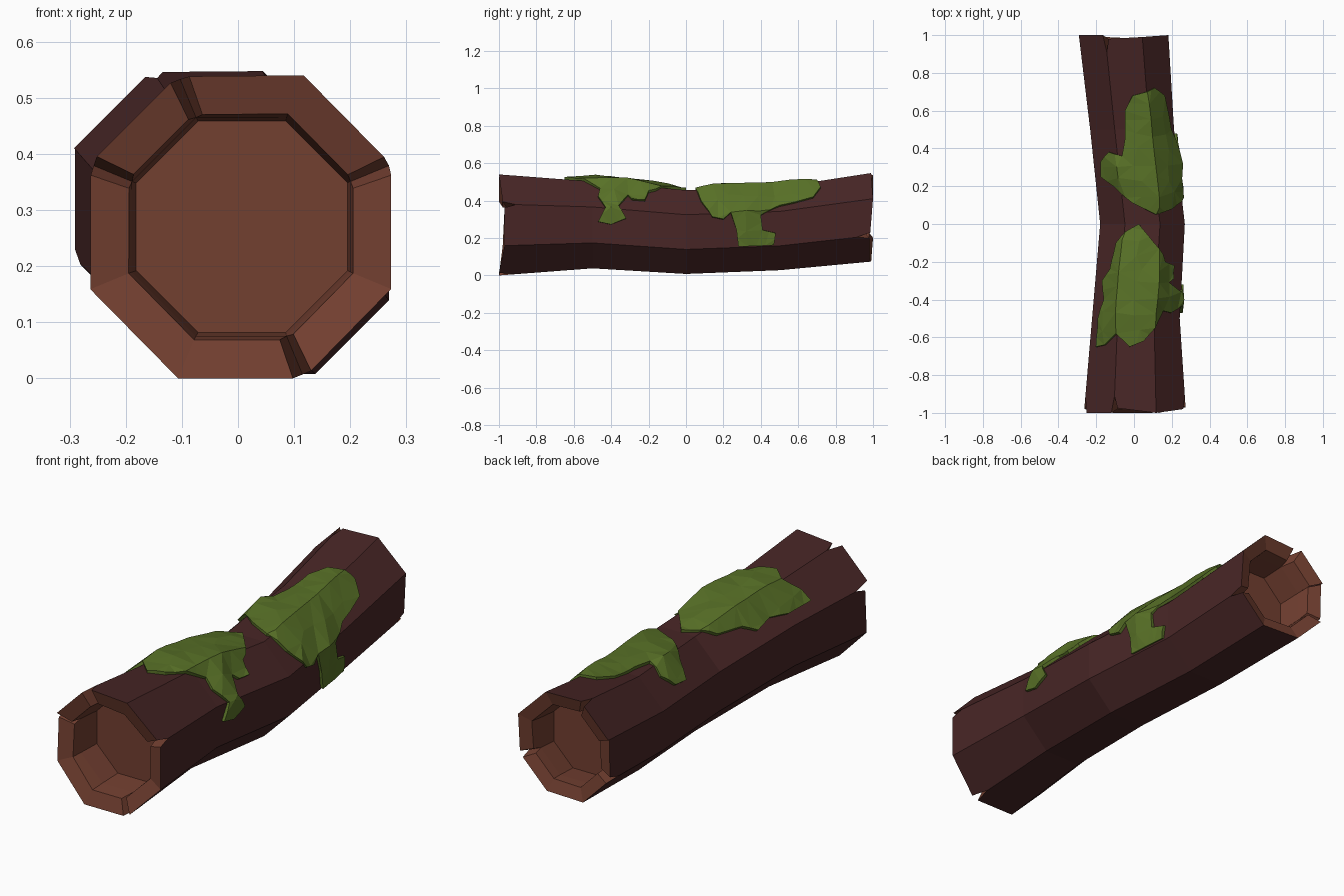
import bpy, bmesh, math, random
from mathutils import Vector
from mathutils.geometry import delaunay_2d_cdt

if "Cube" in bpy.data.objects:
    bpy.data.objects.remove(bpy.data.objects["Cube"])

random.seed(4)


def material(name, rgb):
    m = bpy.data.materials.new(name)
    m.diffuse_color = (*rgb, 1)
    m.use_nodes = True
    m.node_tree.nodes["Principled BSDF"].inputs["Base Color"].default_value = m.diffuse_color
    return m


BARK = material("dark bark", (0.064, 0.019, 0.019))
WOOD = material("bare wood", (0.170, 0.050, 0.030))
MOSS = material("moss green", (0.098, 0.165, 0.020))

# Log sections: y, centre x, centre z, half width of the octagon
SECTIONS = [(-1, .005, .27, .27), (-.5, .01, .27, .232), (0, .045, .232, .224),
            (.5, -.01, .25, .222), (1, -.055, .312, .237)]


def section(y):
    y = max(-1, min(1, y))
    for a, b in zip(SECTIONS, SECTIONS[1:]):
        if y <= b[0]:
            t = (y - a[0]) / (b[0] - a[0])
            return [p + (q - p) * t for p, q in zip(a, b)][1:]


def corner(y, j, scale=1.0, off=0.0):
    """Corner j of the octagon, counted clockwise from the top right."""
    cx, cz, h = section(y)
    r = (h * scale + off) / math.cos(math.pi / 8)
    a = (j + .5) * math.pi / 4
    return Vector((cx + r * math.sin(a), y, cz + r * math.cos(a)))


def surface(u, y, off):
    """Point on the bark; u counts panels from the top towards +x."""
    k = math.floor(u + .5)
    return corner(y, k - 1, 1, off).lerp(corner(y, k, 1, off), u + .5 - k)


def finish(bm, name, mats):
    me = bpy.data.meshes.new(name)
    bm.to_mesh(me)
    bm.free()
    for m in mats:
        me.materials.append(m)
    bpy.context.collection.objects.link(bpy.data.objects.new(name, me))


# Hollow log with split ends
def build_log():
    bm = bmesh.new()

    def face(pts, mat):
        bm.faces.new([bm.verts.new(p) for p in pts]).material_index = mat

    ys = [-.91, -.5, 0, .5, .91]
    for a, b in zip(ys, ys[1:]):
        for k in range(8):
            face([corner(a, k - 1), corner(a, k), corner(b, k), corner(b, k - 1)], 0)

    cracks = {-1: (7, 6, 1, 3), 1: (2, 5, 7)}
    # distance that each panel's two corners stop short of the end
    short = {-1: [(.025, .0), (.0, .02), (.03, .03), (.03, .0),
                  (.0, .0), (.0, .02), (.02, .03), (.0, .0)],
             1: [(.02, .01), (.01, .0), (.0, .015), (.02, .02),
                 (.02, .01), (.01, .0), (.015, .01), (.0, .0)]}
    for s in (-1, 1):
        tip, cap = .91 * s, .80 * s
        for k in range(8):
            ends = []
            for j, other, d in ((k - 1, k, short[s][k][0]), (k, k - 1, short[s][k][1])):
                split = j % 8 in cracks[s]
                g = .085 if split else 0
                y, yi = s * (1 - d), s * (.98 - d)
                o = corner(y, j).lerp(corner(y, other), g)
                i = corner(yi, j, .75).lerp(corner(yi, other, .75), g)
                ot, it = corner(tip, j), corner(tip, j, .74)
                ends.append((o, i, ot, it, corner(cap, j, .74)))
                if split:
                    face([o, i, it, ot], 1)
            (o, i, ot, it, c), (o2, i2, ot2, it2, c2) = ends
            face([o, o2, ot2, ot], 0)
            face([o, o2, i2, i], 1)
            face([i, i2, it2, it], 1)
            face([it, it2, c2, c], 1)
        face([corner(cap, j, .74) for j in range(8)], 1)
    bmesh.ops.remove_doubles(bm, verts=bm.verts, dist=.0005)
    bmesh.ops.recalc_face_normals(bm, faces=bm.faces)
    finish(bm, "hollow_log", [BARK, WOOD])


# Moss patch: an outline of (y, u) points draped over the bark
def build_moss(name, outline, thick):
    PW = .19  # panel width, turns u into a length
    pts = []
    for (y0, u0), (y1, u1) in zip(outline, outline[1:] + outline[:1]):
        a, b = Vector((u0 * PW, y0)), Vector((u1 * PW, y1))
        n = max(1, math.ceil((b - a).length / .06))
        pts += [a.lerp(b, i / n) for i in range(n)]
    n = len(pts)

    def edge_dist(p):
        best = 9
        for a, b in zip(pts[:n], pts[1:n] + pts[:1]):
            t = max(0, min(1, (p - a).dot(b - a) / (b - a).length_squared))
            best = min(best, (a.lerp(b, t) - p).length)
        return best

    inner = []
    for i in range(-4, 6):
        for m in range(-9, 10):
            u = i * .5 + (0 if i % 2 else random.uniform(-.1, .1))
            p = Vector((u * PW, m * .08 + random.uniform(-.02, .02)))
            if edge_dist(p) > .018:
                inner.append(p)
    co, _, tris, *_ = delaunay_2d_cdt(pts + inner, [], [list(range(n))], 1, 1e-5)

    bm = bmesh.new()
    verts, base = {}, {}

    def top(i):
        if i not in verts:
            d = min(edge_dist(co[i]) / .09, 1)
            off = .013 + (thick - .013) * d + random.uniform(-.003, .003)
            verts[i] = bm.verts.new(surface(co[i].x / PW, co[i].y, off))
        return verts[i]

    def low(i):
        if i not in base:
            base[i] = bm.verts.new(surface(co[i].x / PW, co[i].y, -.012))
        return base[i]

    directed = {(t[i], t[(i + 1) % 3]) for t in tris for i in range(3)}
    for t in tris:
        bm.faces.new([top(i) for i in t])
    for a, b in directed:
        if (b, a) not in directed:
            bm.faces.new([top(b), top(a), low(a), low(b)])
    finish(bm, name, [MOSS])


build_log()
build_moss("front_moss", [
    (0, -.1), (-.1, .35), (-.16, .65), (-.2, .75), (-.22, 1.1), (-.29, 1.1),
    (-.31, .95), (-.36, 1.4), (-.32, 1.75), (-.4, 1.95), (-.47, 1.9),
    (-.43, 1.5), (-.47, 1.1), (-.46, .8), (-.55, .5), (-.62, .2), (-.65, -.15),
    (-.58, -.5), (-.64, -.9), (-.65, -1.2), (-.5, -1.2), (-.4, -1.05),
    (-.3, -1.15), (-.24, -.9), (-.1, -.75), (-.04, -.45)], .036)
build_moss("back_moss", [
    (.72, .8), (.68, 1.15), (.58, 1.25), (.5, 1.3), (.4, 1.6), (.41, 2.02),
    (.48, 2.12), (.47, 2.45), (.28, 2.45), (.27, 2.0), (.24, 1.5), (.2, 1.68),
    (.14, 1.6), (.08, 1.0), (.05, .4), (.11, -.2), (.2, -.75), (.25, -1.2),
    (.33, -1.15), (.38, -.8), (.36, -.35), (.45, -.22), (.6, -.15),
    (.68, .1), (.7, .5)][::-1], .03)
